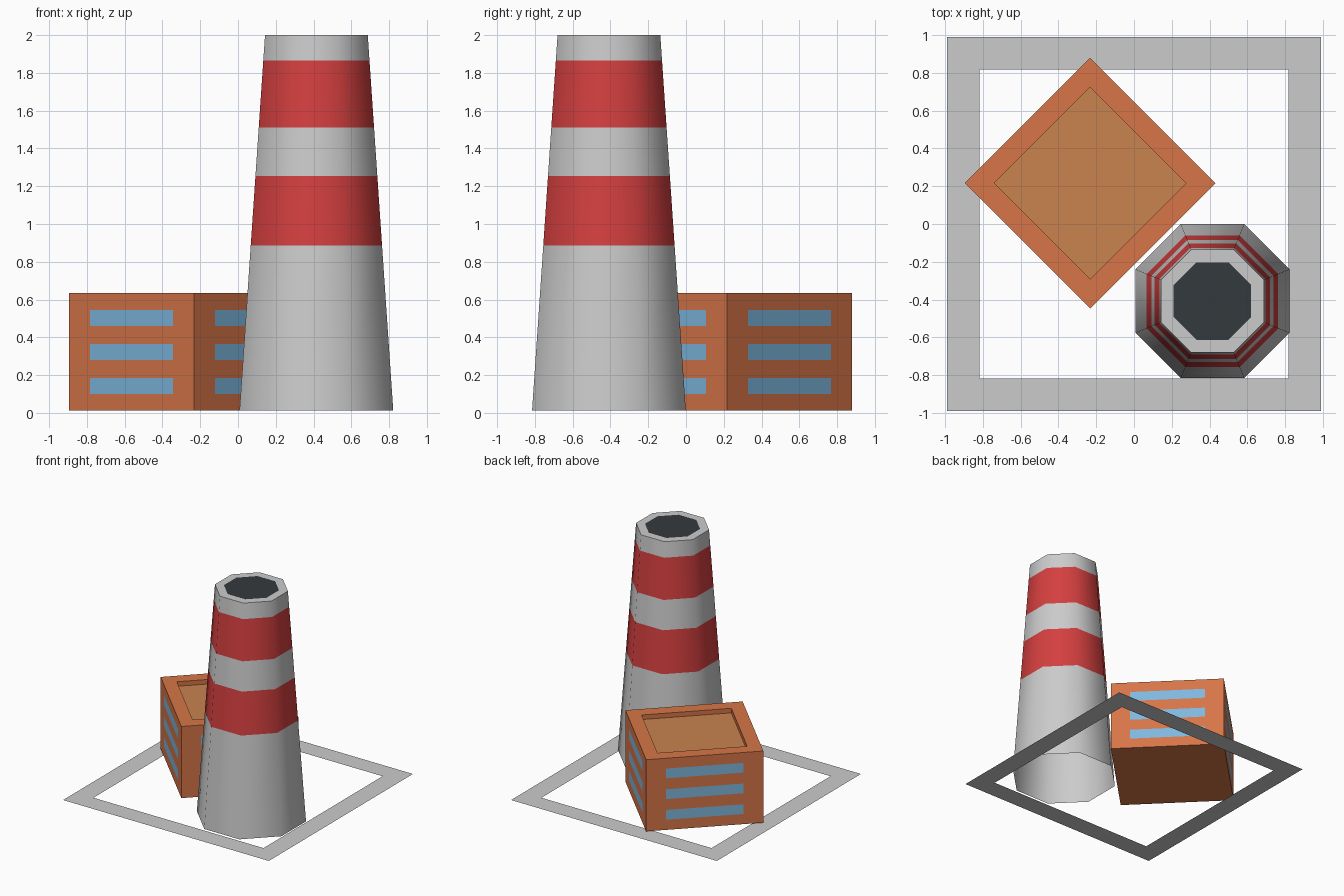
import bpy, bmesh
from math import pi, cos, sin
from mathutils import Vector

if "Cube" in bpy.data.objects:
    bpy.data.objects.remove(bpy.data.objects["Cube"])


def material(name, rgb):
    m = bpy.data.materials.new(name)
    m.diffuse_color = (*rgb, 1)
    m.use_nodes = True
    m.node_tree.nodes["Principled BSDF"].inputs["Base Color"].default_value = m.diffuse_color
    return m


orange = material("orange_wall", (0.68, 0.18, 0.065))
tan = material("tan_roof", (0.58, 0.23, 0.076))
glass = material("blue_glass", (0.21, 0.48, 0.73))
red = material("red_band", (0.66, 0.05, 0.05))
dark = material("dark_flue", (0.034, 0.041, 0.045))


def finish(name, bm, mats=(), smooth=False):
    bmesh.ops.remove_doubles(bm, verts=bm.verts, dist=1e-5)
    for f in bm.faces:
        f.smooth = smooth
    me = bpy.data.meshes.new(name)
    bm.to_mesh(me)
    bm.free()
    for m in mats:
        me.materials.append(m)
    ob = bpy.data.objects.new(name, me)
    bpy.context.collection.objects.link(ob)
    return ob


def ring_points(half_width, z, sides, centre, turn):
    """Corners of a regular polygon given its centre-to-flat distance."""
    r = half_width / cos(pi / sides)
    angles = [turn + pi / sides + 2 * pi * i / sides for i in range(sides)]
    return [Vector((centre[0] + r * cos(a), centre[1] + r * sin(a), z)) for a in angles]


def rings(name, profile, sides, centre=(0, 0), turn=0, mat=None, smooth=False):
    """Skin a stack of (half_width, z) rings; a single ring becomes a flat cap."""
    bm = bmesh.new()
    loops = [[bm.verts.new(p) for p in ring_points(w, z, sides, centre, turn)]
             for w, z in profile]
    if len(loops) == 1:
        bm.faces.new(loops[0])
    for lo, hi in zip(loops, loops[1:]):
        for i in range(sides):
            j = (i + 1) % sides
            bm.faces.new((lo[i], lo[j], hi[j], hi[i]))
    return finish(name, bm, [mat] if mat else [], smooth)


BASE = 0.012

# Flat ground border
rings("ground_border", [(0.99, 0), (0.818, 0)], 4)

# Tapered octagonal chimney, split into painted bands
CHIMNEY = (0.415, -0.408)


def chimney_width(z):
    return 0.407 + (0.272 - 0.407) * (z - BASE) / (2 - BASE)


levels = [BASE, 0.885, 1.255, 1.51, 1.865, 2.0]
for i, (z0, z1) in enumerate(zip(levels, levels[1:])):
    rings(f"chimney_band_{i + 1}", [(chimney_width(z0), z0), (chimney_width(z1), z1)],
          8, CHIMNEY, mat=red if i % 2 else None, smooth=True)
rings("chimney_rim", [(0.272, 2), (0.205, 2)], 8, CHIMNEY)
rings("chimney_opening", [(0.205, 2)], 8, CHIMNEY, mat=dark)

# Square building turned 45 degrees: walls with flush strip windows
HALL, HALF, TOP = (-0.232, 0.216), 0.469, 0.635
columns = [0, 0.168, 0.832, 1]
rows = [BASE, 0.1, 0.185, 0.28, 0.365, 0.46, 0.545, TOP]
corners = ring_points(HALF, 0, 4, HALL, pi / 4)
bm = bmesh.new()
for side in range(4):
    a, b = corners[side], corners[(side + 1) % 4]
    for c in range(3):
        p, q = a.lerp(b, columns[c]), a.lerp(b, columns[c + 1])
        for r in range(7):
            lo, hi = Vector((0, 0, rows[r])), Vector((0, 0, rows[r + 1]))
            face = bm.faces.new([bm.verts.new(v) for v in (p + lo, q + lo, q + hi, p + hi)])
            face.material_index = int(c == 1 and r % 2 == 1)
finish("building_walls", bm, [orange, glass])

# Parapet, sunken roof and underside
INNER, ROOF = 0.359, 0.595
rings("building_parapet", [(HALF, TOP), (INNER, TOP), (INNER, ROOF)], 4, HALL, pi / 4, orange)
rings("building_roof", [(INNER, ROOF)], 4, HALL, pi / 4, tan)
floor = rings("building_floor", [(HALF, BASE)], 4, HALL, pi / 4, orange)
floor.data.flip_normals()
